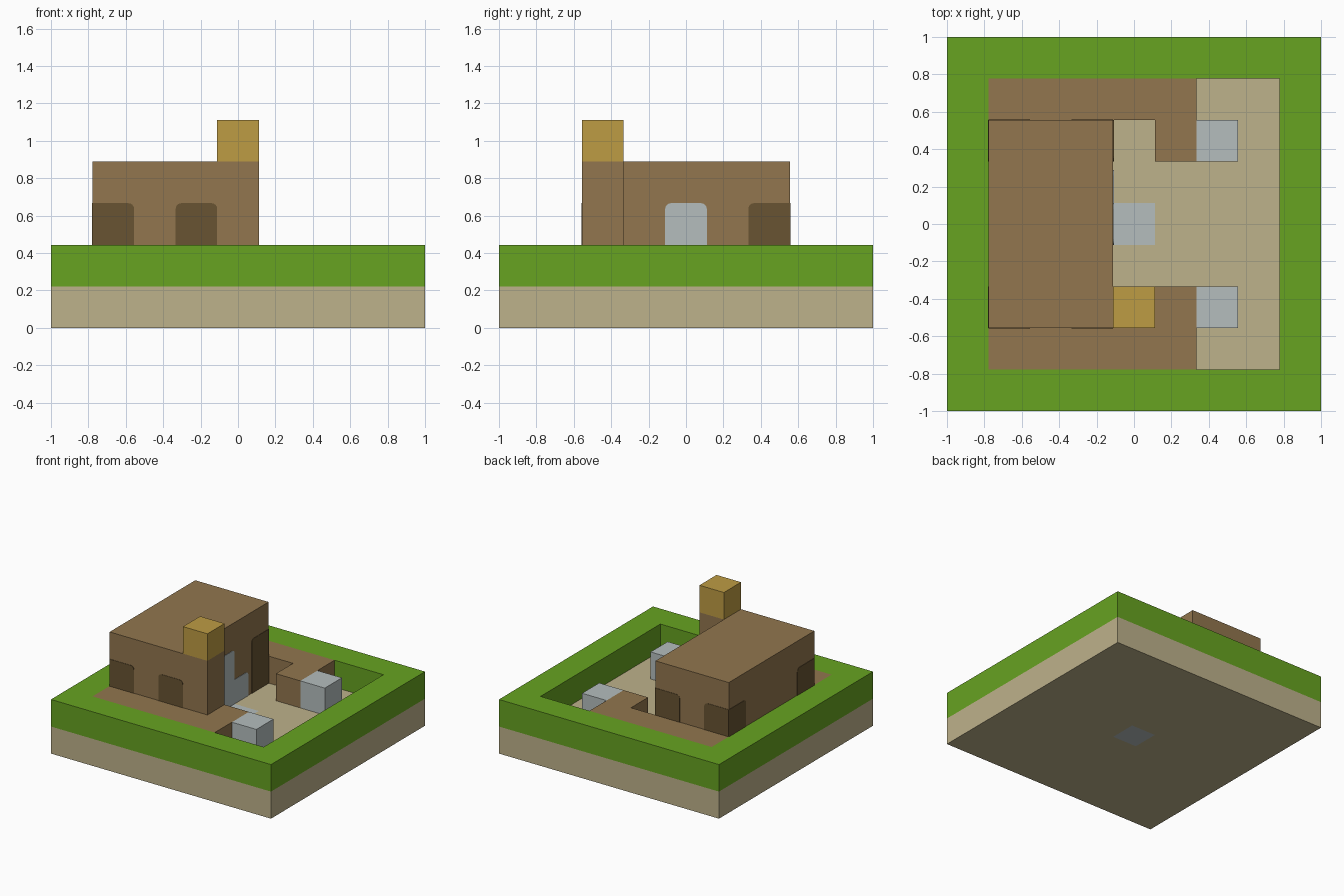
import bpy, bmesh, math
from mathutils import Vector

cube = bpy.data.objects.get("Cube")
if cube:
    bpy.data.objects.remove(cube, do_unlink=True)

U = 2 / 9          # edge of one building block
PLATE = 0.003      # thickness of painted plates


def linear(c):
    c /= 255
    return c / 12.92 if c <= 0.04045 else ((c + 0.055) / 1.055) ** 2.4


def material(name, r, g, b):
    m = bpy.data.materials.new(name)
    m.use_nodes = True
    col = (linear(r), linear(g), linear(b), 1)
    m.diffuse_color = col
    bsdf = m.node_tree.nodes["Principled BSDF"]
    bsdf.inputs["Base Color"].default_value = col
    bsdf.inputs["Roughness"].default_value = 0.9
    return m


GRASS = material("grass green", 103, 163, 33)
SAND = material("sand", 190, 178, 139)
EARTH = material("earth brown", 146, 118, 78)
DARK = material("dark brown", 104, 84, 50)
STONE = material("pale grey", 181, 190, 190)
GOLD = material("gold", 190, 156, 68)


def finish(name, bm, *mats):
    bmesh.ops.recalc_face_normals(bm, faces=bm.faces)
    mesh = bpy.data.meshes.new(name)
    bm.to_mesh(mesh)
    bm.free()
    for m in mats:
        mesh.materials.append(m)
    ob = bpy.data.objects.new(name, mesh)
    bpy.context.collection.objects.link(ob)
    return ob


def extrude(bm, offset):
    res = bmesh.ops.extrude_face_region(bm, geom=bm.faces[:], use_keep_orig=True)
    verts = [v for v in res["geom"] if isinstance(v, bmesh.types.BMVert)]
    bmesh.ops.translate(bm, verts=verts, vec=offset)


def slab(name, low, high, keep, *mats, paint=None):
    """Prism over the block columns (i, j) that satisfy keep, between two levels."""
    bm = bmesh.new()
    for i in range(9):
        for j in range(9):
            if keep(i, j):
                corners = [(i, j), (i + 1, j), (i + 1, j + 1), (i, j + 1)]
                bm.faces.new([bm.verts.new((a * U - 1, b * U - 1, low * U))
                              for a, b in corners])
    bmesh.ops.remove_doubles(bm, verts=bm.verts, dist=0.001)
    extrude(bm, Vector((0, 0, (high - low) * U)))
    if paint:
        for f in bm.faces:
            f.material_index = int(paint(f.calc_center_median()))
    return finish(name, bm, *mats)


def panel(name, axis, side, plane, start, end, low, high, mat, round_a=True, round_b=True):
    """Thin plate on a wall, with optional rounded top corners (block units)."""
    a, b = start * U - 1, end * U - 1
    z0, z1, r = low * U, high * U, 0.03
    pts = [(a, z0), (b, z0)]
    for edge, sign, rounded in ((b, 1, round_b), (a, -1, round_a)):
        if not rounded:
            pts.append((edge, z1))
            continue
        arc = []
        for k in range(5):
            t = k * math.pi / 8
            arc.append((edge - sign * r * (1 - math.cos(t)), z1 - r * (1 - math.sin(t))))
        pts += arc if sign > 0 else arc[::-1]
    p = plane * U - 1
    bm = bmesh.new()
    bm.faces.new([bm.verts.new((p, s, z) if axis == "x" else (s, p, z)) for s, z in pts])
    offset = (side * PLATE, 0, 0) if axis == "x" else (0, side * PLATE, 0)
    extrude(bm, Vector(offset))
    return finish(name, bm, mat)


def in_house(i, j):
    return 1 <= i <= 3 and 2 <= j <= 6


def in_terrace(i, j):
    return 1 <= i <= 5 and j in (1, 7) or i == 5 and j in (2, 6)


# Ground: sand base with one stone block at its centre, and a grass rim
slab("sand_base", 0, 1, lambda i, j: True, SAND, STONE,
     paint=lambda c: max(abs(c.x), abs(c.y)) < U / 2)
slab("grass_rim", 1, 2, lambda i, j: i in (0, 8) or j in (0, 8), GRASS)

# Raised earth, house and chimney
slab("earth_terrace", 1, 2, in_terrace, EARTH)
slab("house", 1, 4, in_house, EARTH)
slab("chimney_stack", 1, 4, lambda i, j: (i, j) == (4, 2), EARTH)
slab("chimney_top", 4, 5, lambda i, j: (i, j) == (4, 2), GOLD)

# Stone blocks in the yard
for label, row in (("front", 2), ("back", 6)):
    slab(label + "_stone_block", 1, 2, lambda i, j: (i, j) == (6, row), STONE)

# Windows on the front and back walls
for label, side, plane in (("front", -1, 2), ("back", 1, 7)):
    panel(label + "_outer_window", "y", side, plane, 1, 2, 2, 3, DARK, round_a=False)
    panel(label + "_inner_window", "y", side, plane, 3, 4, 2, 3, DARK, round_b=side < 0)

# Windows at both ends of the side wall
panel("side_window_front", "x", -1, 1, 2, 3, 2, 3, DARK, round_a=False)
panel("side_window_back", "x", -1, 1, 6, 7, 2, 3, DARK, round_b=False)

# Yard wall: door, the step beside it, and a tall window
panel("door", "x", 1, 4, 4, 5, 1, 3, STONE)
panel("door_step", "x", 1, 4, 5, 5.8, 1, 1.9, STONE, round_a=False)
panel("yard_window", "x", 1, 4, 6, 7, 1, 3, DARK, round_b=False)
